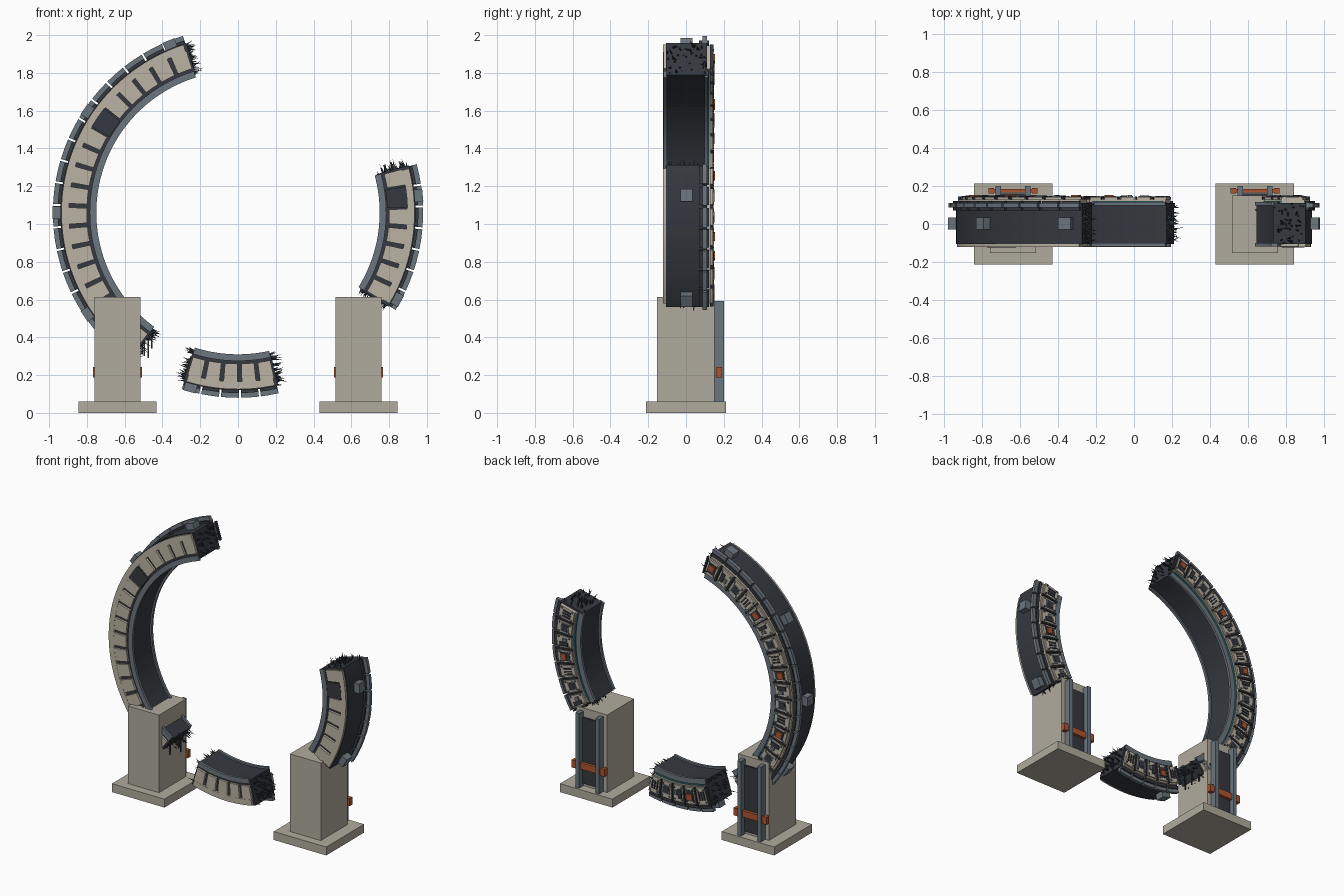
import bpy, bmesh, random
from math import radians, cos, sin, pi
from mathutils import Vector

if "Cube" in bpy.data.objects:
    bpy.data.objects.remove(bpy.data.objects["Cube"])

random.seed(4)
CZ = 1.06  # height of the ring centre


def material(name, rgb):
    m = bpy.data.materials.new(name)
    m.diffuse_color = (*rgb, 1)
    m.use_nodes = True
    m.node_tree.nodes["Principled BSDF"].inputs["Base Color"].default_value = m.diffuse_color
    return m


CREAM = material("cream_plate", (0.50, 0.45, 0.37))
STONE = material("stone", (0.44, 0.41, 0.34))
DARK = material("dark_metal", (0.035, 0.04, 0.05))
GREY = material("grey_metal", (0.15, 0.18, 0.21))
ORANGE = material("orange_paint", (0.42, 0.09, 0.03))
TEAL = material("teal_cable", (0.05, 0.22, 0.27))


def finish(name, bm, mat):
    bmesh.ops.recalc_face_normals(bm, faces=bm.faces)
    me = bpy.data.meshes.new(name)
    bm.to_mesh(me)
    bm.free()
    me.materials.append(mat)
    ob = bpy.data.objects.new(name, me)
    bpy.context.collection.objects.link(ob)
    return ob


def polar(a, r, y):
    return Vector((r * cos(radians(a)), y, CZ + r * sin(radians(a))))


def sector(bm, a0, a1, r0, r1, y0, y1, steps=1):
    """Curved block swept around the ring between two angles."""
    rows = []
    for i in range(steps + 1):
        a = a0 + (a1 - a0) * i / steps
        rows.append([bm.verts.new(polar(a, r, y))
                     for r, y in ((r0, y0), (r1, y0), (r1, y1), (r0, y1))])
    for p, q in zip(rows, rows[1:]):
        for k in range(4):
            j = (k + 1) % 4
            bm.faces.new((p[k], p[j], q[j], q[k]))
    bm.faces.new(rows[0])
    bm.faces.new(rows[-1][::-1])


def sectors(name, mat, blocks):
    bm = bmesh.new()
    for b in blocks:
        sector(bm, *b)
    return finish(name, bm, mat)


def boxes(name, mat, blocks):
    """Axis-aligned boxes given as x0,x1,y0,y1,z0,z1."""
    bm = bmesh.new()
    for x0, x1, y0, y1, z0, z1 in blocks:
        for v in bmesh.ops.create_cube(bm, size=1)["verts"]:
            v.co = Vector(((x0 + x1) / 2 + v.co.x * (x1 - x0),
                           (y0 + y1) / 2 + v.co.y * (y1 - y0),
                           (z0 + z1) / 2 + v.co.z * (z1 - z0)))
    return finish(name, bm, mat)


def shards(name, a, sign, count, longest):
    """Torn metal splinters sticking out of a broken end."""
    bm = bmesh.new()
    tangent = Vector((-sin(radians(a)), 0, cos(radians(a)))) * sign
    for _ in range(count):
        base = polar(a - sign * 0.5, random.uniform(0.765, 0.935), random.uniform(-0.1, 0.105))
        jitter = Vector([random.uniform(-0.4, 0.4) for _ in range(3)])
        axis = (tangent + jitter).normalized()
        side = axis.orthogonal().normalized()
        other = axis.cross(side)
        w, length = random.uniform(0.004, 0.009), random.uniform(0.02, longest)
        ring = [bm.verts.new(base + w * (cos(t) * side + sin(t) * other))
                for t in (0, pi / 2, pi, 3 * pi / 2)]
        tip = bm.verts.new(base + axis * length)
        bm.faces.new(ring)
        for k in range(4):
            bm.faces.new((ring[k], ring[(k + 1) % 4], tip))
    finish(name, bm, DARK)


def fragment(tag, a0, a1, n, missing, pod_angles, longest):
    fine = n * 3
    step = (a1 - a0) / n
    cells = [(a0 + i * step, a0 + (i + 1) * step) for i in range(n)]

    # core, rims and edge bands
    sectors(tag + "_core", DARK, [(a0, a1, 0.762, 0.94, -0.105, 0.11, fine)])
    sectors(tag + "_inner_rims", GREY, [(a0 + .3, a1 - .3, 0.75, 0.785, y, y + 0.018, fine)
                                        for y in (-0.118, 0.098)])
    sectors(tag + "_edge_bands", CREAM, [(a0 + 1, a1 - 1, 0.895, 0.935, -0.121, -0.1, fine),
                                         (a0 + 1, a1 - 1, 0.80, 0.93, 0.108, 0.13, fine)])
    # front plates with slots between, one plate lost
    sectors(tag + "_front_plates", CREAM, [(p + .7, q - .7, 0.80, 0.896, -0.12, -0.1, 2)
                                           for i, (p, q) in enumerate(cells) if i != missing])
    if missing is not None:
        p, q = cells[missing]
        sectors(tag + "_open_bay", DARK, [(p - .2, q + .2, 0.79, 0.90, -0.123, -0.1, 2)])
    # outer tiles, ribs and pods
    sectors(tag + "_outer_tiles", GREY, [(p + .3, q - .3, 0.935, 0.98, 0.088, 0.112, 2)
                                         for p, q in cells])
    sectors(tag + "_tile_feet", DARK, [(p + .5, q - .5, 0.935, 0.955, 0.07, 0.122, 2)
                                       for p, q in cells])
    sectors(tag + "_pods", GREY, [(a - 2, a + 2, 0.93, 0.983, -0.03, 0.035) for a in pod_angles])

    # back plates and fittings
    plates, dark, grey, orange = [], [], [], []
    for i, (p, q) in enumerate(cells):
        m = (p + q) / 2
        plates.append((p + .7, q - .7, 0.805, 0.92, 0.128, 0.142, 2))
        dark.append((p - .35, p + .35, 0.80, 0.93, 0.128, 0.146))
        grey += [(p + 1, p + 1.6, r, r + 0.01, 0.14, 0.149) for r in (0.815, 0.90)]
        grey += [(q - 1.6, q - 1, r, r + 0.01, 0.14, 0.149) for r in (0.815, 0.90)]
        kind = (i + n) % 4
        if kind == 0:    # framed hatch
            grey.append((m - 2, m + 2, 0.83, 0.89, 0.14, 0.147))
            dark.append((m - 1.5, m + 1.5, 0.838, 0.882, 0.14, 0.15))
        elif kind == 1:  # vent bars
            dark += [(m - 1.8 + k * 1.3, m - 1.1 + k * 1.3, 0.83, 0.89, 0.14, 0.148)
                     for k in range(3)]
        elif kind == 2:  # orange unit in a dark tray
            dark.append((m - 2, m + 2, 0.825, 0.90, 0.14, 0.146))
            orange.append((m - 1.4, m + 1.4, 0.85, 0.89, 0.14, 0.153))
        else:            # side-by-side boxes
            dark.append((m - 1.9, m - .1, 0.83, 0.895, 0.14, 0.15))
            grey.append((m + .3, m + 1.7, 0.84, 0.87, 0.14, 0.152))
    sectors(tag + "_back_plates", CREAM, plates)
    sectors(tag + "_back_dark_fittings", DARK, dark)
    sectors(tag + "_back_grey_fittings", GREY, grey)
    sectors(tag + "_back_orange_units", ORANGE, orange)
    sectors(tag + "_back_cable", TEAL, [(a0 + 2, a1 - 2, 0.79, 0.797, 0.112, 0.122, fine)])

    shards(tag + "_shards_start", a0, -1, 45, longest)
    shards(tag + "_shards_end", a1, 1, 45, 0.07)


# three surviving pieces of the broken ring
fragment("large_arc", 107, 234, 18, 5, (112, 146, 180, 214), 0.06)
fragment("fallen_arc", 252, 283, 5, None, (254.8,), 0.06)
fragment("small_arc", -32, 15.5, 7, 5, (-28.6, 5.4), 0.045)

# rods hanging from the lower broken end
boxes("hanging_rods", DARK, [(x, x + .008, y, y + .008, z, z + .11) for x, y, z in
      ((-.50, -.06, .30), (-.48, .03, .29), (-.46, -.02, .34), (-.51, .07, .31))])

# pedestals with rear rails and crossbar
for side, cx in (("left", -0.638), ("right", 0.638)):
    boxes(side + "_base", STONE, [(cx - .207, cx + .207, -.213, .213, 0, .06)])
    boxes(side + "_pillar", STONE, [(cx - .122, cx + .122, -.153, .15, .06, .613)])
    boxes(side + "_rear_panel", DARK, [(cx - .085, cx + .085, .148, .162, .08, .55)])
    boxes(side + "_rear_rails", GREY, [(cx + d - .014, cx + d + .014, .15, .2, .06, .592)
                                       for d in (-.078, .078)])
    boxes(side + "_crossbar", ORANGE, [(cx - .128, cx + .128, .166, .186, .192, .238)])
    boxes(side + "_crossbar_ends", ORANGE, [(cx + d - .015, cx + d + .015, .16, .19, .188, .242)
                                            for d in (-.115, .115)])
